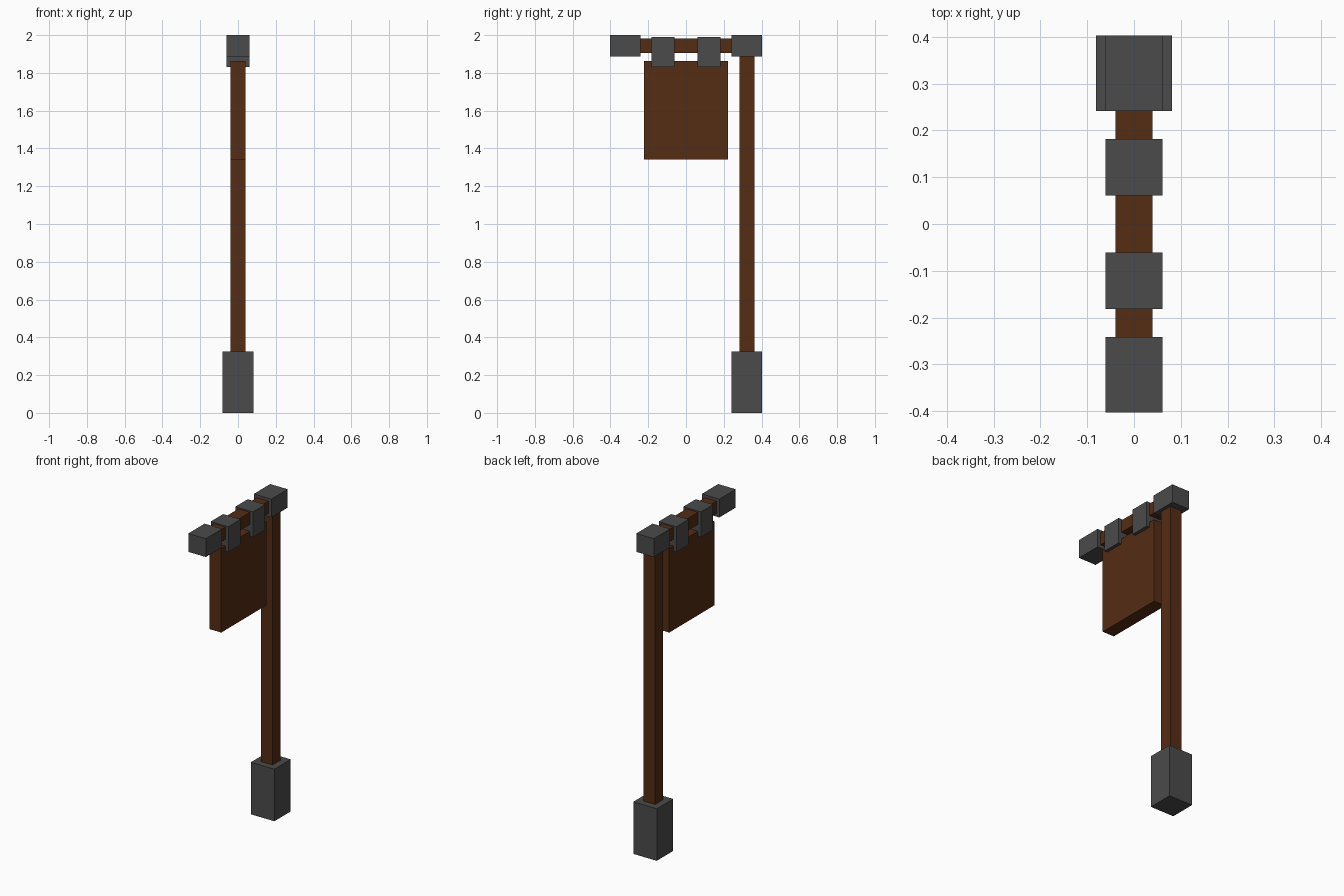
import bpy

if "Cube" in bpy.data.objects:
    bpy.data.objects.remove(bpy.data.objects["Cube"])


def material(name, rgb):
    m = bpy.data.materials.new(name)
    m.diffuse_color = (*rgb, 1.0)
    m.use_nodes = True
    m.node_tree.nodes["Principled BSDF"].inputs["Base Color"].default_value = m.diffuse_color
    return m


WOOD = material("dark_wood", (0.09, 0.025, 0.007))
IRON = material("dark_iron", (0.07, 0.07, 0.07))


def box(name, half_x, y, z, mat):
    """Box centred on x = 0, spanning the given y and z ranges."""
    bpy.ops.mesh.primitive_cube_add(
        size=1, location=(0, (y[0] + y[1]) / 2, (z[0] + z[1]) / 2))
    ob = bpy.context.object
    ob.name = name
    ob.scale = (half_x * 2, y[1] - y[0], z[1] - z[0])
    bpy.ops.object.transform_apply(location=False, rotation=False, scale=True)
    ob.data.materials.append(mat)
    return ob


# Upright post standing in its foot
box("post_foot", 0.081, (0.242, 0.403), (0.0, 0.324), IRON)
box("post", 0.04, (0.282, 0.362), (0.324, 1.886), WOOD)

# Horizontal arm with a cap on each end
box("arm", 0.04, (-0.242, 0.242), (1.906, 1.982), WOOD)
box("post_cap", 0.0605, (0.242, 0.403), (1.886, 2.0), IRON)
box("arm_end_cap", 0.0605, (-0.403, -0.242), (1.886, 2.0), IRON)

# Hanging board and the two brackets that hold it
box("sign_board", 0.04, (-0.222, 0.222), (1.341, 1.864), WOOD)
for side, yc in (("front", -0.121), ("back", 0.121)):
    box(side + "_bracket", 0.0605, (yc - 0.0605, yc + 0.0605), (1.832, 1.99), IRON)
